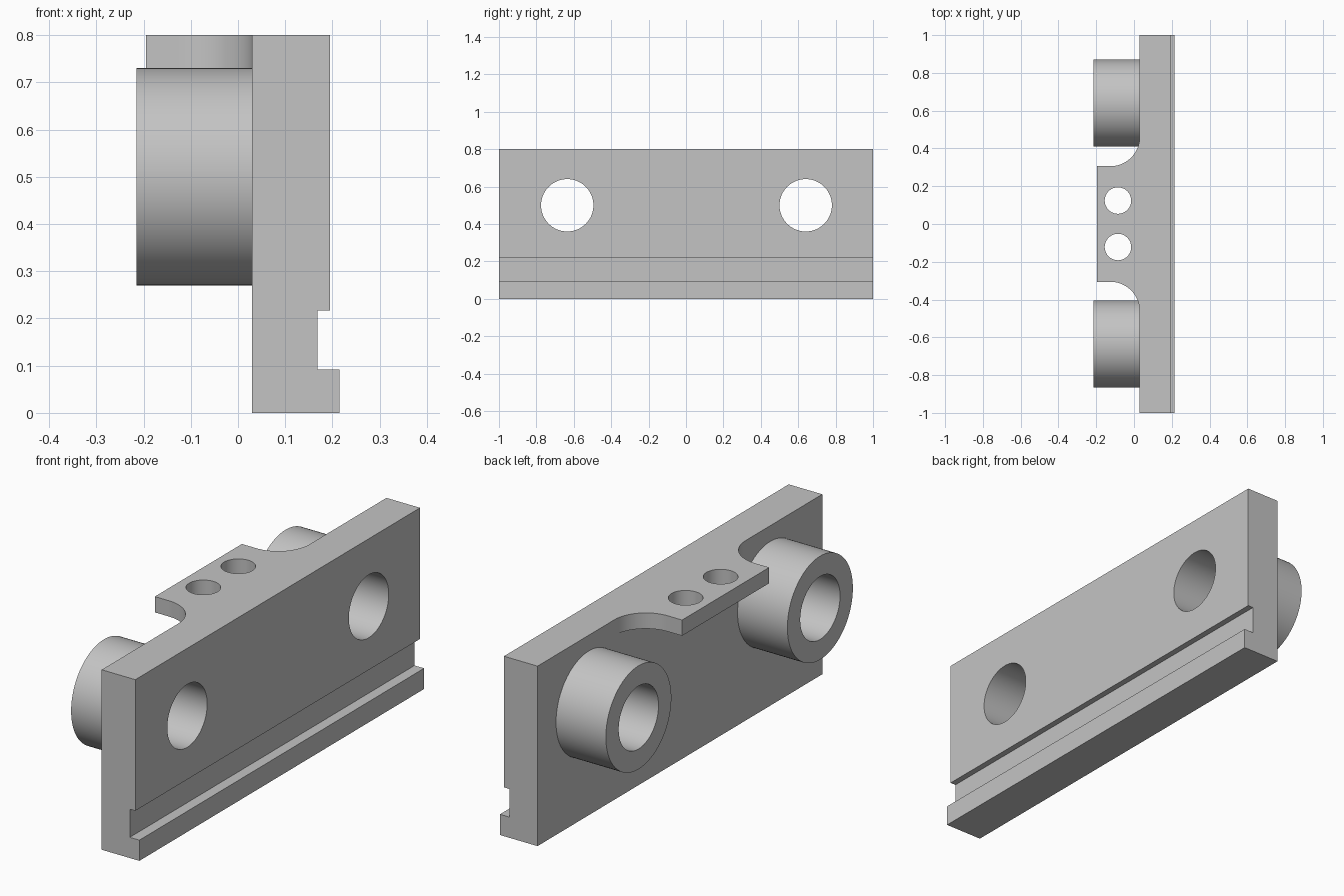
import bpy, bmesh, math
from mathutils import Matrix, Vector

cube = bpy.data.objects.get("Cube")
if cube:
    bpy.data.objects.remove(cube, do_unlink=True)

grey = bpy.data.materials.new("machined grey")
grey.use_nodes = True
COLOUR = (0.55, 0.55, 0.55, 1)
grey.diffuse_color = COLOUR
grey.node_tree.nodes["Principled BSDF"].inputs["Base Color"].default_value = COLOUR


def add_object(name, bm):
    bmesh.ops.recalc_face_normals(bm, faces=bm.faces)
    mesh = bpy.data.meshes.new(name)
    bm.to_mesh(mesh)
    bm.free()
    mesh.materials.append(grey)
    obj = bpy.data.objects.new(name, mesh)
    bpy.context.collection.objects.link(obj)
    return obj


def prism(name, points, offset):
    """Extrude a closed outline along an offset."""
    bm = bmesh.new()
    face = bm.faces.new([bm.verts.new(p) for p in points])
    result = bmesh.ops.extrude_face_region(bm, geom=[face], use_keep_orig=True)
    verts = [v for v in result["geom"] if isinstance(v, bmesh.types.BMVert)]
    bmesh.ops.translate(bm, verts=verts, vec=offset)
    return add_object(name, bm)


def cylinder(name, start, end, radius):
    start, end = Vector(start), Vector(end)
    axis = end - start
    bm = bmesh.new()
    turn = axis.to_track_quat('Z', 'Y').to_matrix().to_4x4()
    bmesh.ops.create_cone(bm, cap_ends=True, segments=96, radius1=radius,
                          radius2=radius, depth=axis.length,
                          matrix=Matrix.Translation((start + end) / 2) @ turn)
    return add_object(name, bm)


def combine(target, tool, operation):
    """Apply a boolean and discard the tool."""
    mod = target.modifiers.new(operation.lower(), 'BOOLEAN')
    mod.operation, mod.object, mod.solver = operation, tool, 'EXACT'
    bpy.context.view_layer.objects.active = target
    bpy.ops.object.modifier_apply(modifier=mod.name)
    bpy.data.objects.remove(tool, do_unlink=True)


# Back plate with a groove and foot lip along its outer face
BACK, FACE, GROOVE, LIP, TOP = 0.03, 0.195, 0.168, 0.215, 0.8
profile = [(BACK, 0), (LIP, 0), (LIP, 0.092), (GROOVE, 0.092),
           (GROOVE, 0.217), (FACE, 0.217), (FACE, TOP), (BACK, TOP)]
body = prism("bracket_body", [(x, -1, z) for x, z in profile], (0, 2, 0))

# Top tab, flaring into the plate with concave fillets
TAB_END, TAB_HALF, FILLET, TAB_Z = -0.195, 0.306, 0.155, 0.73
side = [(TAB_END, TAB_HALF)]
for i in range(25):
    a = math.pi / 2 * i / 24
    side.append((BACK - FILLET + FILLET * math.sin(a),
                 TAB_HALF + FILLET * (1 - math.cos(a))))
side.append((0.1, TAB_HALF + FILLET))
outline = side + [(x, -y) for x, y in reversed(side)]
tab = prism("top_tab", [(x, y, TAB_Z) for x, y in outline], (0, 0, TOP - TAB_Z))
combine(body, tab, 'UNION')

# Pin holes through the tab
for y in (-0.122, 0.124):
    combine(body, cylinder("pin_cutter", (-0.085, y, 0.65), (-0.085, y, 0.9), 0.07),
            'DIFFERENCE')

# Round bosses, each bored right through the plate
for y in (-0.635, 0.64):
    combine(body, cylinder("boss", (-0.215, y, 0.5), (0.1, y, 0.5), 0.23), 'UNION')
    combine(body, cylinder("bore_cutter", (-0.4, y, 0.5), (0.4, y, 0.5), 0.14),
            'DIFFERENCE')

# Smooth the round walls, keep machined edges crisp
bpy.ops.object.select_all(action='DESELECT')
body.select_set(True)
bpy.context.view_layer.objects.active = body
bpy.ops.object.shade_smooth_by_angle(angle=math.radians(30))
